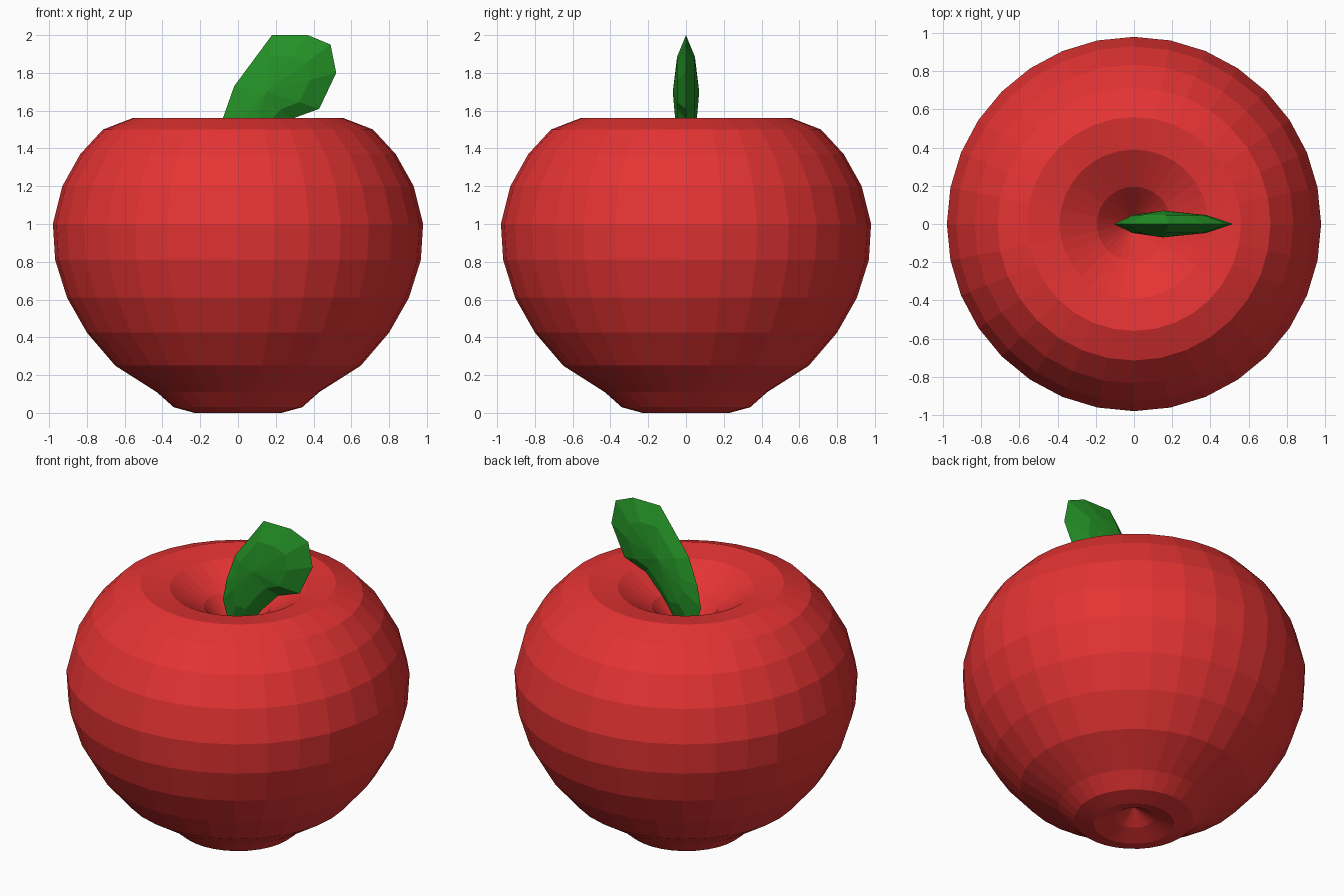
import bpy, bmesh
from math import pi
from mathutils import Vector

cube = bpy.data.objects.get("Cube")
if cube:
    bpy.data.objects.remove(cube, do_unlink=True)


def material(name, rgb):
    mat = bpy.data.materials.new(name)
    mat.use_nodes = True
    color = (*rgb, 1)
    mat.diffuse_color = color
    node = next(n for n in mat.node_tree.nodes if n.type == 'BSDF_PRINCIPLED')
    node.inputs["Base Color"].default_value = color
    return mat


def finish(bm, name, mat):
    bmesh.ops.remove_doubles(bm, verts=bm.verts, dist=0.0005)
    bmesh.ops.recalc_face_normals(bm, faces=bm.faces)
    mesh = bpy.data.meshes.new(name)
    bm.to_mesh(mesh)
    bm.free()
    mesh.materials.append(mat)
    obj = bpy.data.objects.new(name, mesh)
    bpy.context.collection.objects.link(obj)
    return obj


# Fruit body: lathed profile (radius, height) with a dimple at both poles
profile = [(0, 1.2), (.195, 1.42), (.39, 1.535), (.56, 1.56), (.715, 1.5),
           (.835, 1.37), (.93, 1.2), (.98, 1.0), (.968, .81), (.905, .61),
           (.8, .425), (.65, .25), (.43, .11), (.34, .03), (.23, 0),
           (.115, .04), (0, .11)]
bm = bmesh.new()
ring = [bm.verts.new((r, 0, z)) for r, z in profile]
edges = [bm.edges.new(pair) for pair in zip(ring, ring[1:])]
bmesh.ops.spin(bm, geom=ring + edges, cent=(0, 0, 0), axis=(0, 0, 1),
               angle=2 * pi, steps=32, use_merge=False)
finish(bm, "fruit_body", material("apple red", (.78, .033, .033)))

# Leaf: thin faceted blade, an outline with a raised inner loop on each side
outline = [(-.06, 1.28), (-.105, 1.43), (-.08, 1.56), (-.02, 1.73),
           (.18, 2.0), (.37, 2.0), (.49, 1.95), (.52, 1.8), (.43, 1.61),
           (.28, 1.555), (.17, 1.44), (.05, 1.28)]
heart = Vector((.15, 1.7))
bm = bmesh.new()
rim = [bm.verts.new((x, 0, z)) for x, z in outline]
for side in (-1, 1):
    inner = []
    for p in outline:
        q = heart.lerp(Vector(p), .62)
        inner.append(bm.verts.new((q.x, side * .047, q.y)))
    center = bm.verts.new((heart.x, side * .07, heart.y))
    for i in range(len(rim)):
        j = (i + 1) % len(rim)
        bm.faces.new((rim[i], rim[j], inner[j]))
        bm.faces.new((rim[i], inner[j], inner[i]))
        bm.faces.new((inner[i], inner[j], center))
finish(bm, "leaf", material("leaf green", (.018, .29, .02)))
